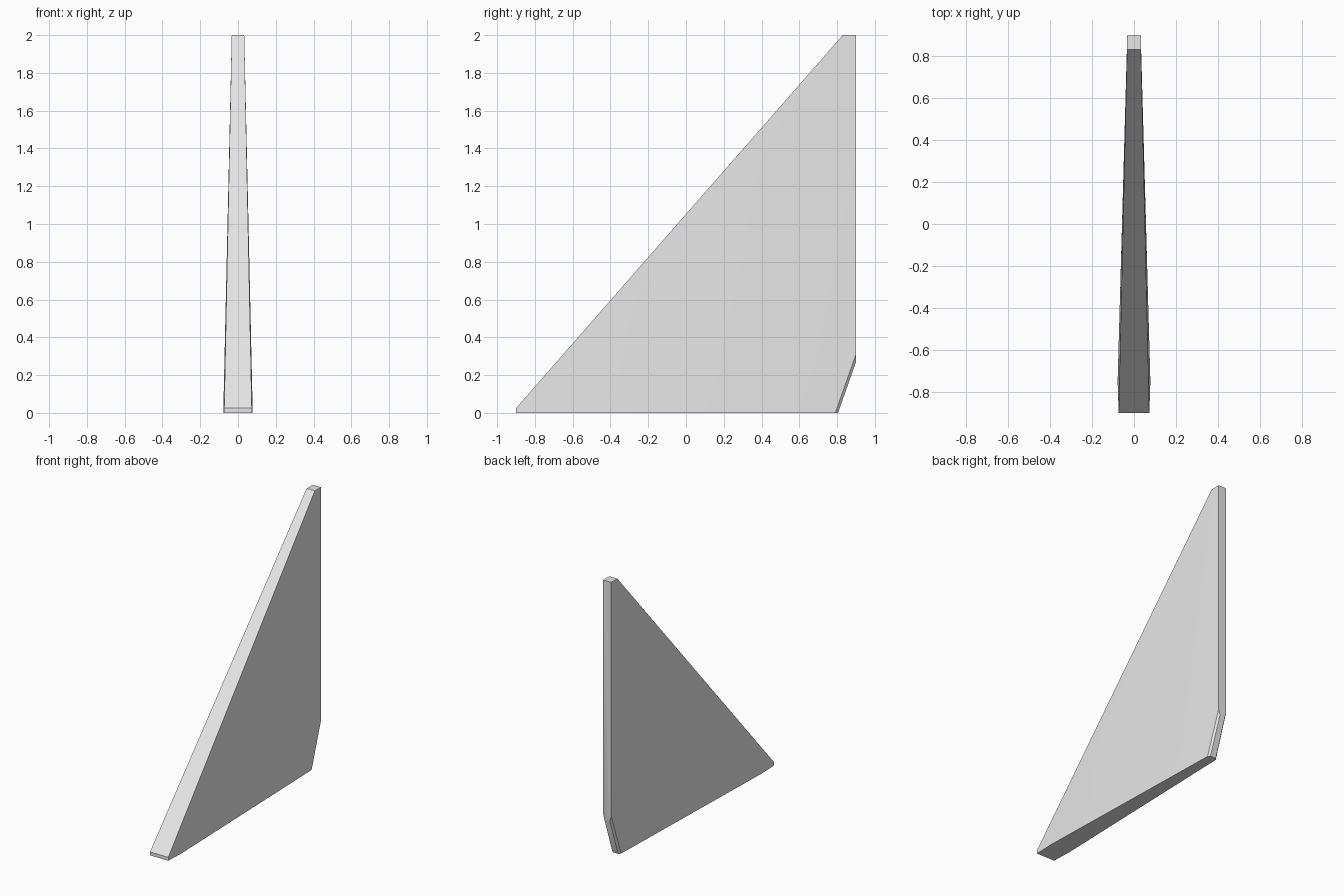
import bpy, bmesh, math

if "Cube" in bpy.data.objects:
    bpy.data.objects.remove(bpy.data.objects["Cube"])

grey = bpy.data.materials.new("light_grey")
grey.diffuse_color = (0.8, 0.8, 0.8, 1)
grey.use_nodes = True
grey.node_tree.nodes["Principled BSDF"].inputs["Base Color"].default_value = grey.diffuse_color

# Half outline of the tapered fin: half width, y, z
half = [
    (0.073, -0.90, 0.0), (0.073, -0.90, 0.025),   # blunt front toe
    (0.078, -0.75, 0.0),                          # widest point of the bottom
    (0.033, 0.83, 2.0), (0.032, 0.90, 2.0),       # tip
    (0.032, 0.90, 0.31), (0.021, 0.90, 0.27),     # rear heel, bevelled edge
    (0.035, 0.79, 0.0), (0.023, 0.805, 0.0),
]

# Fin: convex solid from the mirrored outline
bm = bmesh.new()
for x, y, z in half:
    for side in (1, -1):
        bm.verts.new((side * x, y, z))
bmesh.ops.convex_hull(bm, input=bm.verts[:])
bmesh.ops.dissolve_limit(bm, angle_limit=math.radians(0.3),
                         verts=bm.verts[:], edges=bm.edges[:])
bmesh.ops.recalc_face_normals(bm, faces=bm.faces[:])
mesh = bpy.data.meshes.new("fin")
bm.to_mesh(mesh)
bm.free()
mesh.materials.append(grey)
fin = bpy.data.objects.new("fin", mesh)
bpy.context.collection.objects.link(fin)

# Smooth the faint side ridge, keep the borders sharp
bpy.context.view_layer.objects.active = fin
fin.select_set(True)
bpy.ops.object.shade_smooth_by_angle(angle=math.radians(20))
